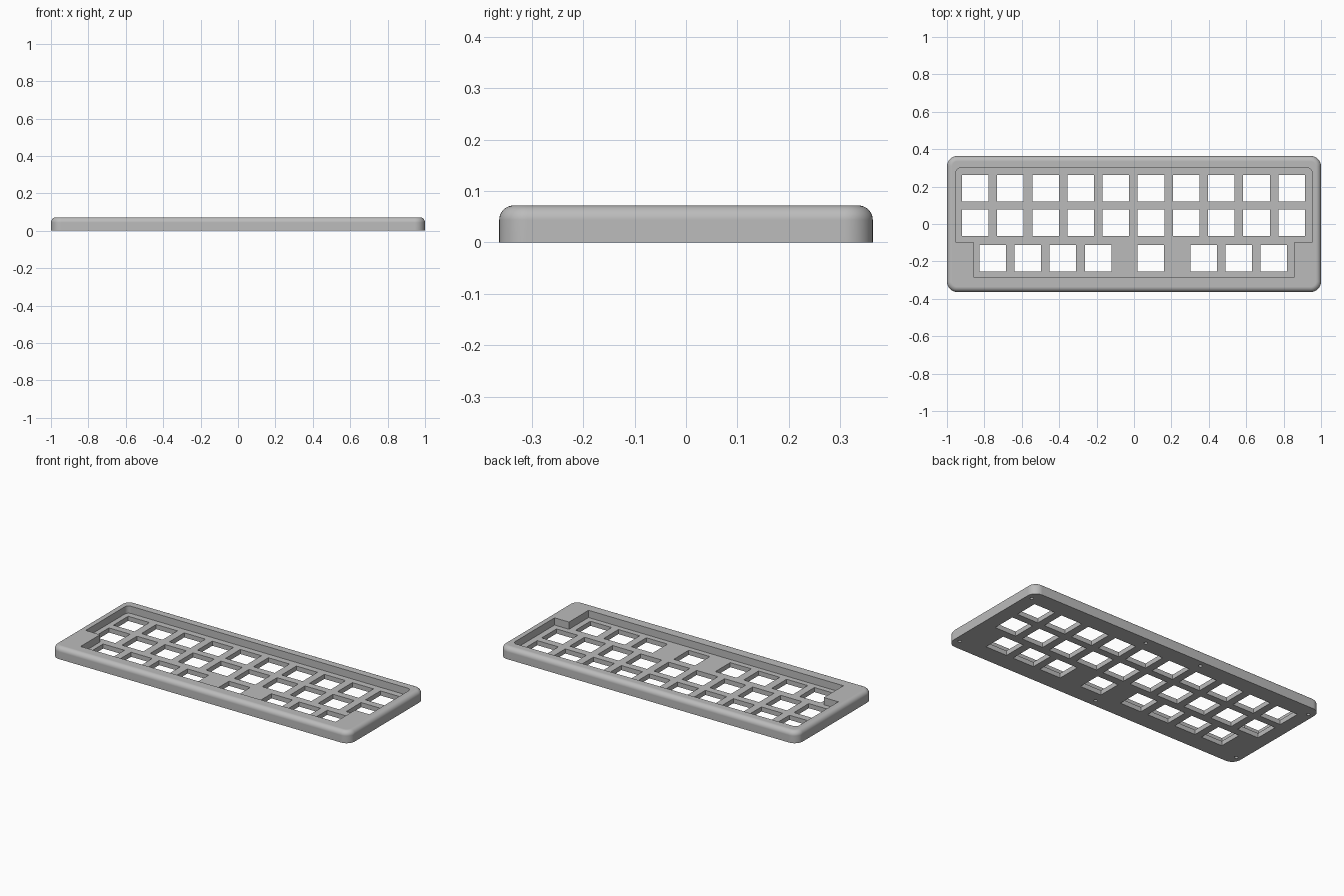
import bpy
import bmesh
import math
from mathutils import Matrix

cube = bpy.data.objects.get("Cube")
if cube:
    bpy.data.objects.remove(cube, do_unlink=True)

LENGTH, DEPTH, HEIGHT = 2.0, 0.727, 0.072
FLOOR = 0.028          # top of the switch plate
KEY, PITCH = 0.142, 0.188

grey = bpy.data.materials.new("case_grey")
grey.use_nodes = True
colour = (0.5, 0.5, 0.5, 1)
grey.diffuse_color = colour
grey.node_tree.nodes["Principled BSDF"].inputs["Base Color"].default_value = colour


def make_object(name, bm):
    bmesh.ops.recalc_face_normals(bm, faces=bm.faces)
    mesh = bpy.data.meshes.new(name)
    bm.to_mesh(mesh)
    bm.free()
    mesh.materials.append(grey)
    obj = bpy.data.objects.new(name, mesh)
    bpy.context.collection.objects.link(obj)
    return obj


def add_box(bm, x, y, z, sx, sy, sz):
    matrix = Matrix.Translation((x, y, z)) @ Matrix.Diagonal((sx, sy, sz, 1))
    bmesh.ops.create_cube(bm, size=1, matrix=matrix)


def is_upright(edge):
    a, b = edge.verts
    return abs(a.co.z - b.co.z) > 0.01


def round_edges(bm, edges, radius, segments):
    bmesh.ops.bevel(bm, geom=edges, offset=radius, offset_type='OFFSET',
                    segments=segments, profile=0.5, affect='EDGES')


# Case block with round corners and a rounded top rim
bm = bmesh.new()
add_box(bm, 0, 0, HEIGHT / 2, LENGTH, DEPTH, HEIGHT)
round_edges(bm, [e for e in bm.edges if is_upright(e)], 0.055, 10)
round_edges(bm, [e for e in bm.edges
                 if all(v.co.z > HEIGHT - 0.001 for v in e.verts)], 0.028, 8)
case = make_object("keyboard_case", bm)

# Pocket cutter, narrower along the front row
bm = bmesh.new()
right_half = [(0.855, -0.287), (0.855, -0.1), (0.952, -0.1), (0.952, 0.3)]
outline = right_half + [(-x, y) for x, y in reversed(right_half)]
base = bm.faces.new([bm.verts.new((x, y, FLOOR)) for x, y in outline])
top = bmesh.ops.extrude_face_region(bm, geom=[base])["geom"]
for v in top:
    if isinstance(v, bmesh.types.BMVert):
        v.co.z = HEIGHT + 0.1
round_edges(bm, [e for e in bm.edges if is_upright(e)
                 and e.verts[0].co.y > 0.2], 0.025, 5)
pocket = make_object("pocket_cutter", bm)

# Key openings: two full rows and a front row with gaps, plus blind screw holes
bm = bmesh.new()
keys = [((i - 4.5) * PITCH - 0.003, y) for i in range(10) for y in (0.191, 0.006)]
keys += [(x, -0.183) for x in
         (-0.755, -0.568, -0.38, -0.19, 0.089, 0.373, 0.56, 0.748)]
for x, y in keys:
    add_box(bm, x, y, 0, KEY, KEY, 0.12)
screws = [(sx * 0.965, sy * 0.3) for sx in (-1, 1) for sy in (-1, 1)]
screws += [(-0.19, 0.325), (0.19, 0.325), (0, -0.32)]
for x, y in screws:
    bmesh.ops.create_cone(bm, cap_ends=True, segments=16, radius1=0.01,
                          radius2=0.01, depth=0.08,
                          matrix=Matrix.Translation((x, y, 0)))
openings = make_object("opening_cutter", bm)

# Cut the case, then remove the cutters
bpy.context.view_layer.objects.active = case
for cutter in (pocket, openings):
    cutter.hide_render = True
    cut = case.modifiers.new("cut", 'BOOLEAN')
    cut.operation = 'DIFFERENCE'
    cut.solver = 'EXACT'
    cut.object = cutter
    bpy.ops.object.modifier_apply(modifier=cut.name)
    bpy.data.objects.remove(cutter, do_unlink=True)

# Smooth fillets with crisp edges and flat faces
bpy.ops.object.select_all(action='DESELECT')
case.select_set(True)
bpy.ops.object.shade_smooth_by_angle(angle=math.radians(30))
weighted = case.modifiers.new("flat_faces", 'WEIGHTED_NORMAL')
weighted.keep_sharp = True
